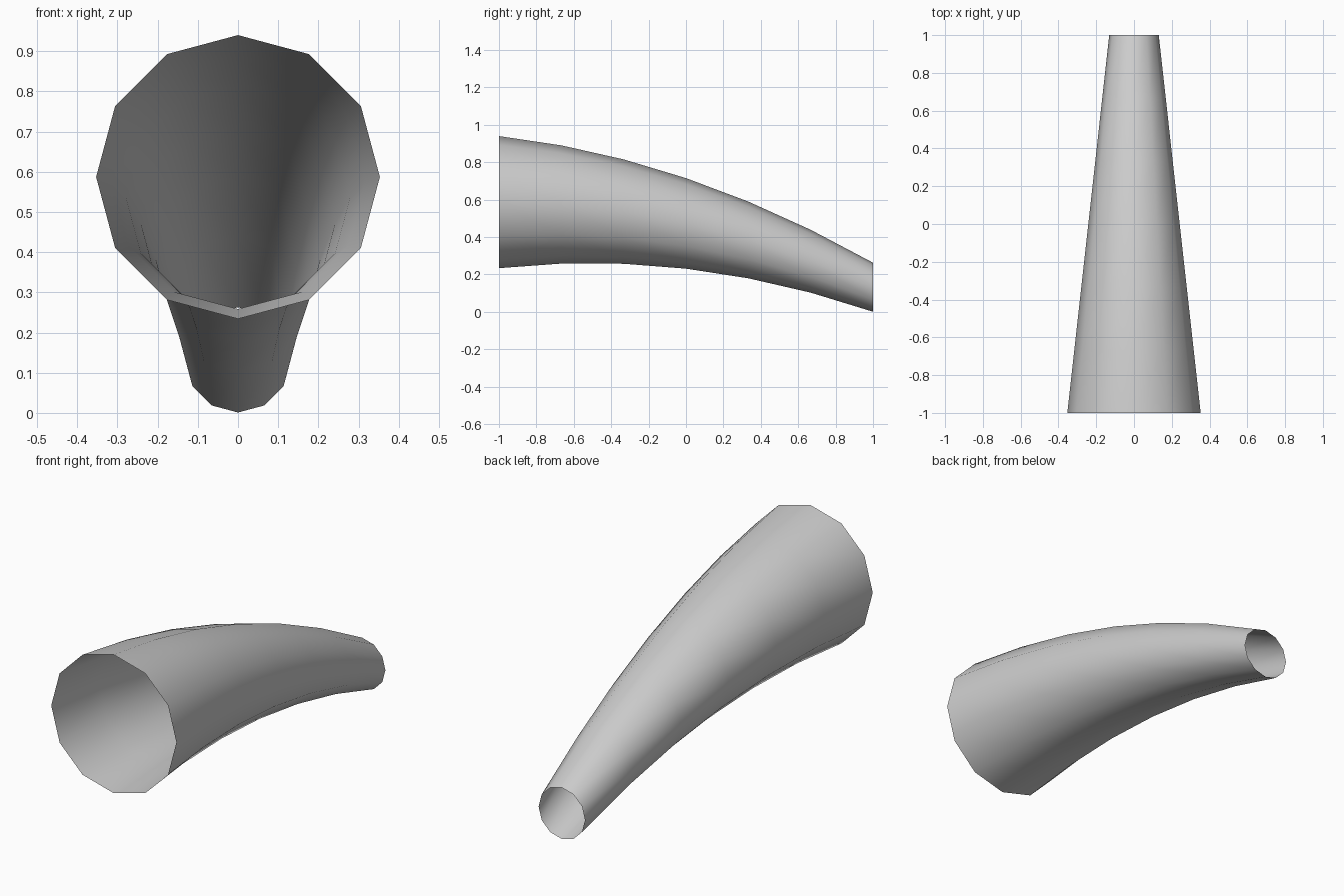
import bpy
import bmesh
from math import cos, sin, tau

SIDES, STEPS = 12, 6

cube = bpy.data.objects.get("Cube")
if cube:
    bpy.data.objects.remove(cube, do_unlink=True)

# Plain grey surface
grey = bpy.data.materials.new("light_grey")
grey.use_nodes = True
colour = (0.6, 0.6, 0.6, 1)
grey.diffuse_color = colour
grey.node_tree.nodes["Principled BSDF"].inputs["Base Color"].default_value = colour

# Tapered rings along a parabolic droop, open at both ends
bm = bmesh.new()
rings = []
for i in range(STEPS + 1):
    t = i / STEPS
    radius = 0.353 + (0.131 - 0.353) * t
    centre = 0.587 - 0.455 * t * t
    rings.append([bm.verts.new((radius * sin(tau * k / SIDES), 2 * t - 1,
                                centre + radius * cos(tau * k / SIDES)))
                  for k in range(SIDES)])

# Skin between neighbouring rings, facing outward
for a, b in zip(rings, rings[1:]):
    for k in range(SIDES):
        n = (k + 1) % SIDES
        face = bm.faces.new((a[k], b[k], b[n], a[n]))
        face.smooth = True
bm.normal_update()

mesh = bpy.data.meshes.new("curved_tube")
bm.to_mesh(mesh)
bm.free()
mesh.materials.append(grey)
tube = bpy.data.objects.new("curved_tube", mesh)
bpy.context.collection.objects.link(tube)
